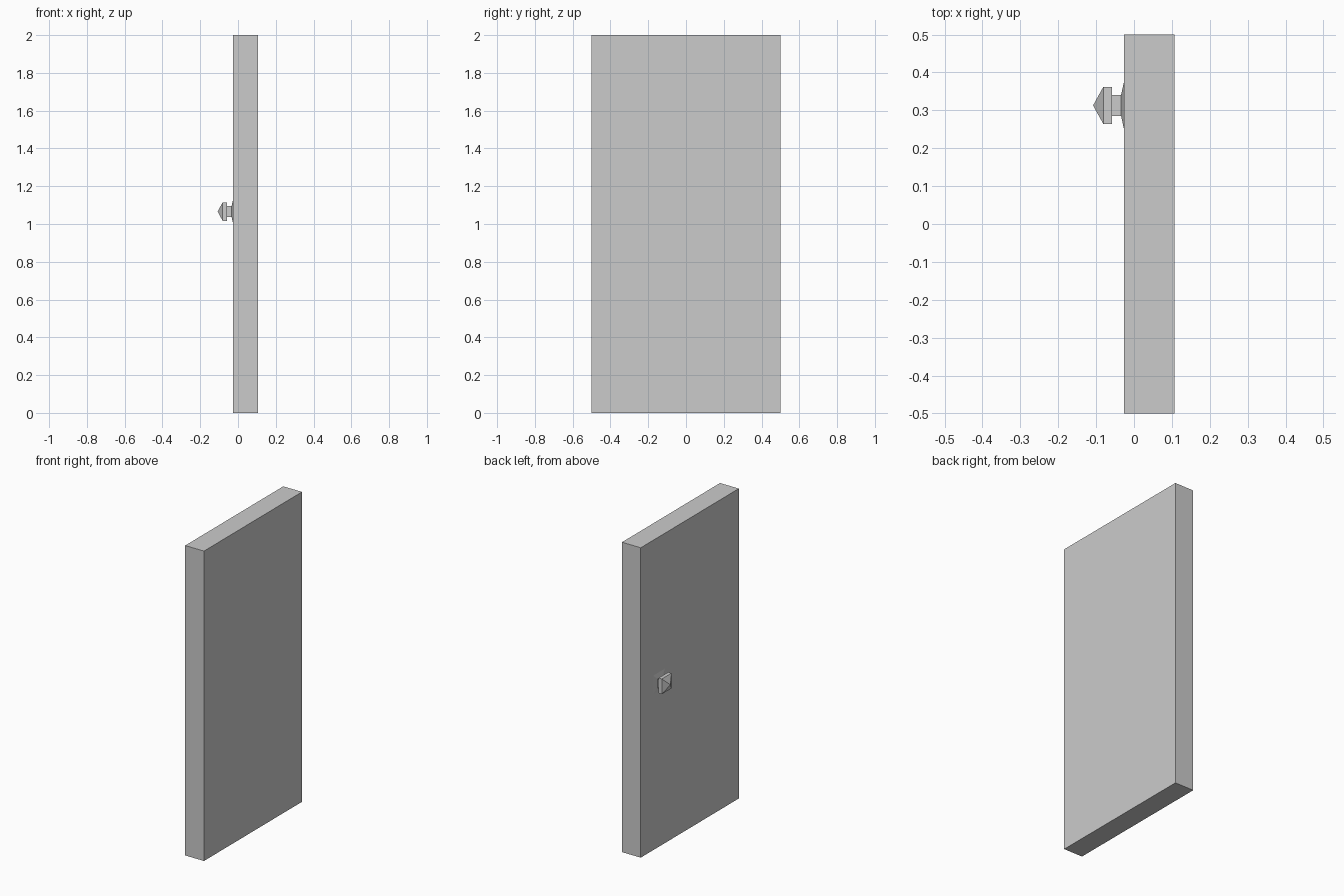
import bpy, bmesh

if "Cube" in bpy.data.objects:
    bpy.data.objects.remove(bpy.data.objects["Cube"])

KNOB_Y, KNOB_Z = 0.313, 1.066


def make_object(name, bm):
    bmesh.ops.recalc_face_normals(bm, faces=bm.faces)
    mesh = bpy.data.meshes.new(name)
    bm.to_mesh(mesh)
    bm.free()
    obj = bpy.data.objects.new(name, mesh)
    bpy.context.collection.objects.link(obj)
    return obj


def box(name, lo, hi):
    bm = bmesh.new()
    bmesh.ops.create_cube(bm, size=1)
    for v in bm.verts:
        v.co = [(a + b) / 2 + c * (b - a) for a, b, c in zip(lo, hi, v.co)]
    return make_object(name, bm)


def square_turning(name, profile):
    """Four-sided form along x from (x, half width) stations, ending in a point."""
    bm = bmesh.new()
    corners = [(-1, -1), (1, -1), (1, 1), (-1, 1)]
    rings = [[bm.verts.new((x, KNOB_Y + h * a, KNOB_Z + h * b)) for a, b in corners]
             for x, h in profile[:-1]]
    bm.faces.new(rings[0])
    for r, s in zip(rings, rings[1:]):
        for i in range(4):
            j = (i + 1) % 4
            bm.faces.new((r[i], r[j], s[j], s[i]))
    tip = bm.verts.new((profile[-1][0], KNOB_Y, KNOB_Z))
    for i in range(4):
        bm.faces.new((rings[-1][i], rings[-1][(i + 1) % 4], tip))
    return make_object(name, bm)


# Door slab
box("door_panel", (-0.027, -0.5, 0), (0.107, 0.5, 2))

# Knob: flared back plate, stem, square head, pyramid tip
square_turning("door_knob", [(-0.027, 0.06), (-0.034, 0.028), (-0.058, 0.028),
                             (-0.058, 0.049), (-0.081, 0.049), (-0.108, 0)])
